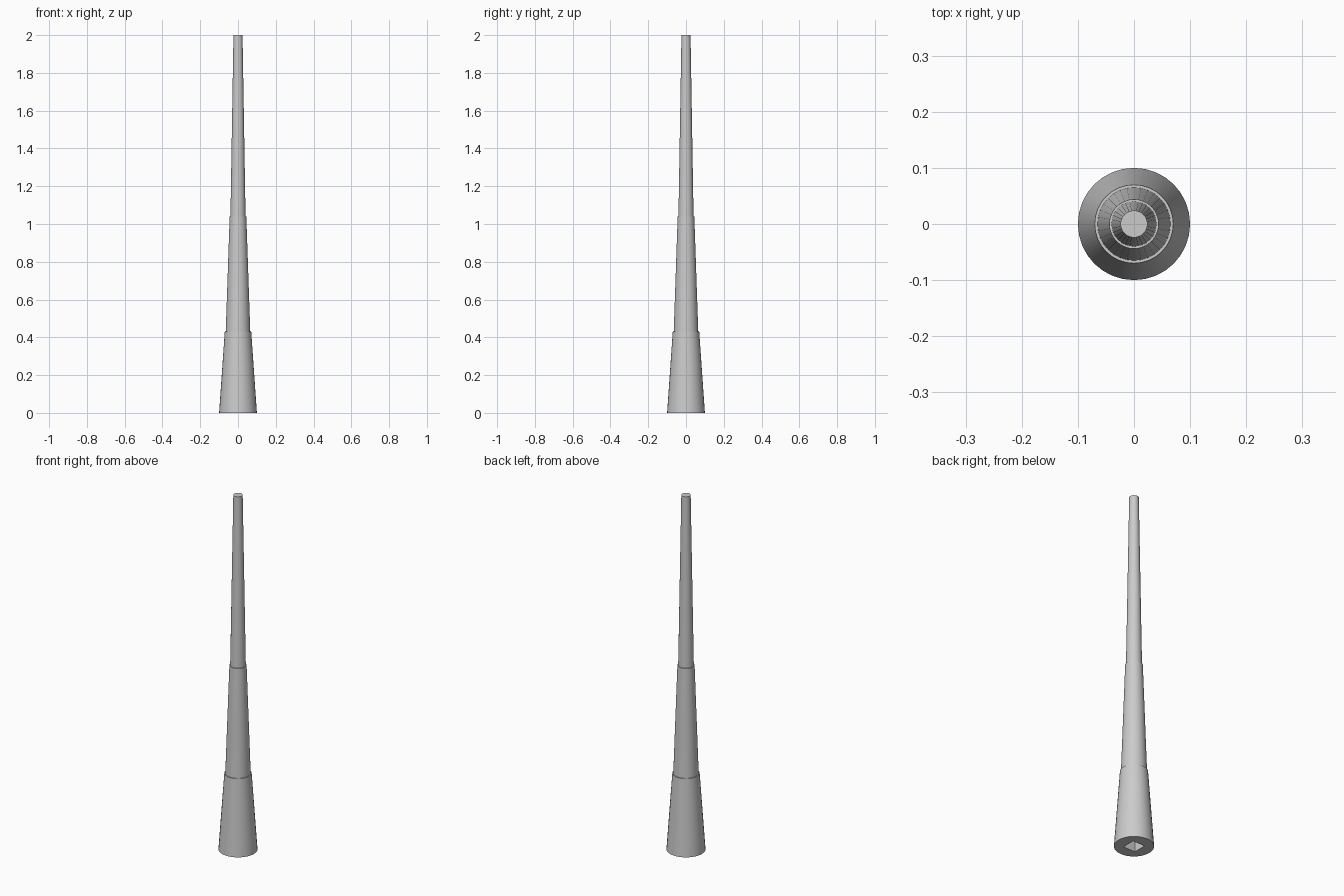
import bpy
import math

if "Cube" in bpy.data.objects:
    bpy.data.objects.remove(bpy.data.objects["Cube"], do_unlink=True)

GREY = (0.6, 0.6, 0.6, 1)
grey = bpy.data.materials.new("light grey")
grey.use_nodes = True
grey.diffuse_color = GREY
grey.node_tree.nodes["Principled BSDF"].inputs["Base Color"].default_value = GREY


def section(name, bottom, top, r_bottom, r_top, sides):
    """Closed tapered tube section, smooth round the side."""
    bpy.ops.mesh.primitive_cone_add(
        vertices=sides, radius1=r_bottom, radius2=r_top,
        depth=top - bottom, location=(0, 0, (bottom + top) / 2))
    obj = bpy.context.object
    obj.name = name
    obj.data.materials.append(grey)
    bpy.ops.object.shade_smooth_by_angle(angle=math.radians(30))
    return obj


# Three stepped, tapering sections
base = section("base_section", 0, 0.43, 0.1, 0.07, 32)
section("middle_section", 0.43, 1.04, 0.065, 0.044, 32)
section("top_section", 1.04, 2, 0.04, 0.024, 32)

# Square socket in the underside
bpy.ops.mesh.primitive_cube_add(size=1)
cutter = bpy.context.object
cutter.name = "socket_cutter"
cutter.scale = (0.074, 0.074, 0.5)
cutter.data.materials.append(grey)
cutter.hide_render = True
cutter.hide_set(True)
socket = base.modifiers.new("socket", 'BOOLEAN')
socket.operation = 'DIFFERENCE'
socket.solver = 'EXACT'
socket.object = cutter

# Bake the cut and drop the cutter
bpy.context.view_layer.objects.active = base
bpy.ops.object.modifier_apply(modifier=socket.name)
bpy.data.objects.remove(cutter, do_unlink=True)
